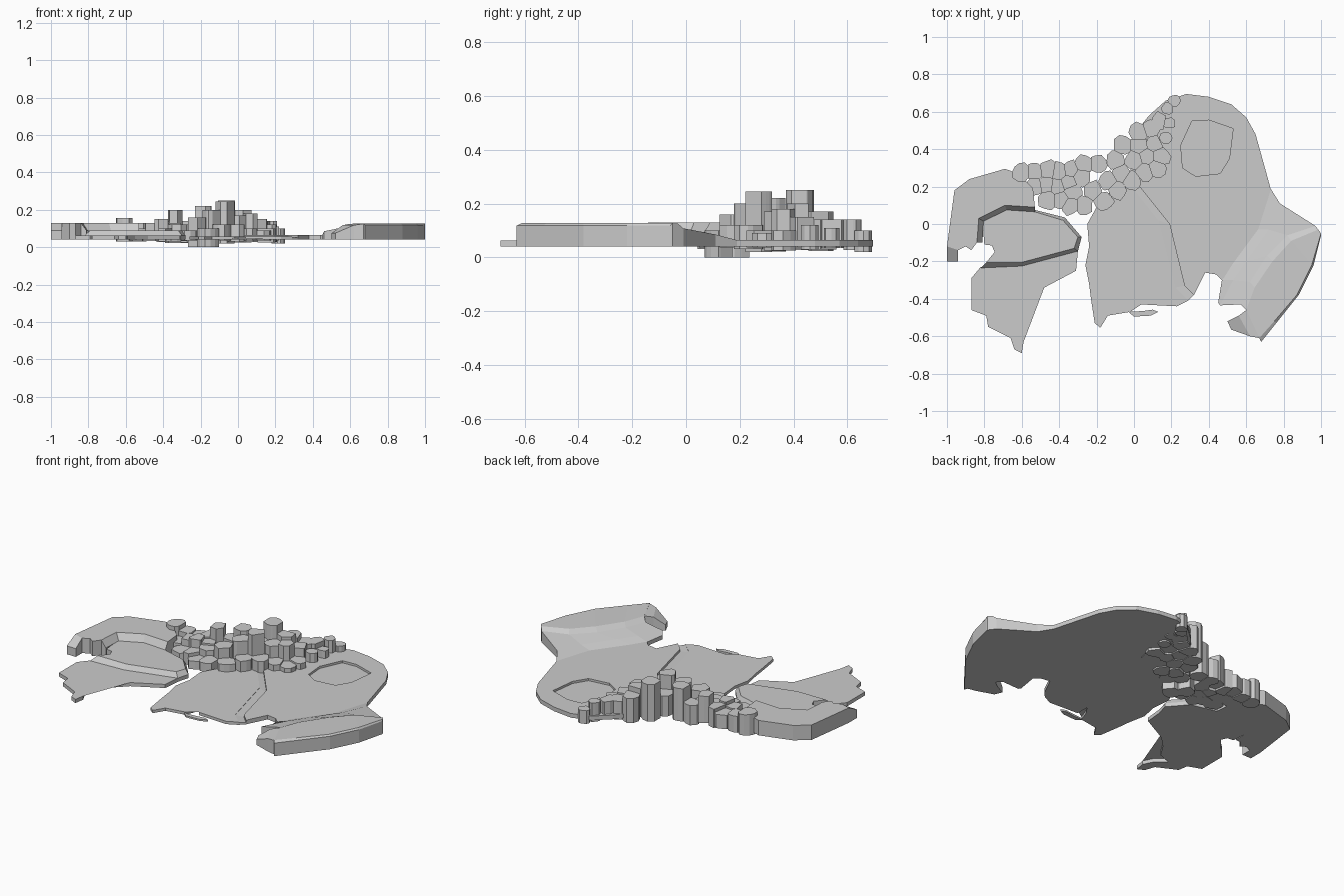
import bpy, bmesh, math, random
from mathutils import Vector

if "Cube" in bpy.data.objects:
    bpy.data.objects.remove(bpy.data.objects["Cube"])
random.seed(4)
BASE = 0.04


def finish(name, bm):
    bmesh.ops.recalc_face_normals(bm, faces=bm.faces)
    me = bpy.data.meshes.new(name)
    bm.to_mesh(me)
    bm.free()
    ob = bpy.data.objects.new(name, me)
    bpy.context.collection.objects.link(ob)
    return ob


def add_prism(bm, pts, z0, z1):
    lo = [bm.verts.new((x, y, z0)) for x, y in pts]
    hi = [bm.verts.new((x, y, z1)) for x, y in pts]
    n = len(pts)
    caps = [bm.faces.new(lo[::-1]), bm.faces.new(hi)]
    for i in range(n):
        j = (i + 1) % n
        bm.faces.new((lo[i], lo[j], hi[j], hi[i]))
    bmesh.ops.triangulate(bm, faces=caps)


def plate(name, pts, z1, z0=BASE):
    bm = bmesh.new()
    add_prism(bm, pts, z0, z1)
    return finish(name, bm)


def loft(name, rows):
    """Sheet through rows of points, closed down to the base level."""
    bm = bmesh.new()
    m, n = len(rows), len(rows[0])
    top = [[bm.verts.new(p) for p in r] for r in rows]
    bot = [[bm.verts.new((p[0], p[1], BASE)) for p in r] for r in rows]
    for i in range(m - 1):
        for j in range(n - 1):
            for g in (top, bot):
                bm.faces.new((g[i][j], g[i + 1][j], g[i + 1][j + 1], g[i][j + 1]))
    ring = [(i, 0) for i in range(m)] + [(m - 1, j) for j in range(1, n)]
    ring += [(i, n - 1) for i in range(m - 2, -1, -1)] + [(0, j) for j in range(n - 2, 0, -1)]
    for a, b in zip(ring, ring[1:] + ring[:1]):
        bm.faces.new((top[a[0]][a[1]], top[b[0]][b[1]], bot[b[0]][b[1]], bot[a[0]][a[1]]))
    return finish(name, bm)


def level(pts, z):
    return [(x, y, z) for x, y in pts]


# Left group: high plateau, its sloped rim, middle shelf and low coast
rim_hi = [(-.84, -.1), (-.83, .03), (-.69, .1), (-.53, .09)]
rim_lo = [(-.81, -.1), (-.805, .015), (-.68, .075), (-.53, .065)]
plate("left_plateau", [(-1, -.12), (-.96, .18), (-.88, .24), (-.69, .295), (-.62, .27),
                       (-.54, .19)] + rim_hi[::-1] + [(-.87, -.14), (-.9, -.12), (-.94, -.14)], .13)
loft("left_plateau_tip", [level([(-1, -.12), (-.94, -.14)], .13),
                          level([(-1, -.2), (-.94, -.2)], .09)])
loft("left_plateau_rim", [level(rim_hi, .13), level(rim_lo, .09)])
plate("left_shelf", [(-.8, -.11), (-.76, -.115), (-.745, -.15), (-.79, -.205), (-.6, -.205),
                     (-.32, -.13), (-.3, -.07), (-.38, .02), (-.53, .065), (-.68, .075), (-.81, .015)], .09)
wall_hi = [(-.79, -.205), (-.6, -.205), (-.32, -.13), (-.3, -.07), (-.38, .02), (-.53, .065)]
wall_lo = [(-.82, -.235), (-.6, -.225), (-.3, -.145), (-.28, -.07), (-.37, .035), (-.53, .075)]
loft("left_shelf_slope", [level(wall_hi, .09), level(wall_lo, .062)])
plate("left_coast", [(-.82, -.23), (-.87, -.29), (-.87, -.46), (-.79, -.49), (-.78, -.55), (-.72, -.58),
                     (-.66, -.61), (-.64, -.67), (-.6, -.69), (-.59, -.63), (-.62, -.57), (-.68, -.52),
                     (-.6, -.49), (-.55, -.41), (-.48, -.34), (-.31, -.25), (-.3, -.145), (-.6, -.2)], .062)

# Right group: main plain with a recessed basin
main = plate("main_plain", [(0, .48), (.08, .58), (.17, .66), (.28, .695), (.4, .68), (.52, .64), (.6, .57),
                            (.65, .48), (.7, .3), (.73, .19), (.78, .11), (.66, -.1), (.47, -.3), (.44, -.27),
                            (.38, -.26), (.36, -.3), (.32, -.38), (.27, -.33), (.19, 0), (.03, .2),
                            (-.02, .2), (-.02, .3)], .065)
basin = plate("basin_cutter", [(.25, .42), (.31, .55), (.4, .555), (.53, .51), (.51, .35), (.46, .27),
                               (.33, .255), (.26, .3)], .1, .052)
basin.hide_render = True
basin.hide_set(True)
cut = main.modifiers.new("basin", 'BOOLEAN')
cut.object = basin
cut.solver = 'EXACT'

# Channel between the plain and the southern lobe
loft("channel", [level([(-.02, .2), (.13, .02), (.22, -.34), (.29, -.41)], .055),
                 level([(.03, .2), (.19, 0), (.27, -.33), (.32, -.38)], .05)])
plate("south_lobe", [(-.02, .21), (-.12, .18), (-.2, .09), (-.25, 0), (-.24, -.12), (-.26, -.22), (-.24, -.32),
                     (-.23, -.4), (-.21, -.53), (-.18, -.555), (-.14, -.49), (-.02, -.47), (.005, -.4),
                     (.04, -.35), (.04, -.43), (.23, -.44), (.29, -.41), (.22, -.34), (.13, .02)], .057)
plate("south_spit", [(-.03, -.47), (0, -.495), (.09, -.49), (.13, -.47), (.1, -.458), (.05, -.465)], .05)

# Right highland: slope up from the plain, then the raised outer shelf
loft("right_slope", [
    level([(.45, -.42), (.47, -.3), (.52, -.22), (.66, -.03), (.73, .19)], .064),
    level([(.46, -.435), (.53, -.3), (.6, -.2), (.72, -.03), (.78, .11)], .085),
    level([(.57, -.43), (.62, -.31), (.71, -.17), (.82, -.06), (.97, -.01)], .108)])
loft("right_shelf", [
    level([(.57, -.43), (.62, -.31), (.71, -.17), (.82, -.06), (.97, -.01)], .108),
    level([(.6, -.46), (.645, -.34), (.74, -.2), (.84, -.09), (.985, -.03)], .125),
    level([(.67, -.61), (.75, -.52), (.87, -.38), (.95, -.22), (1, -.05)], .127),
    level([(.68, -.63), (.76, -.53), (.88, -.38), (.96, -.22), (1, -.06)], .118)])
loft("right_shelf_end", [level([(.6, -.46), (.67, -.61)], .125), level([(.56, -.49), (.62, -.6)], .118),
                         level([(.5, -.52), (.52, -.565)], .075)])

# Rocky mountain columns: x, y, top of each; outlines are cells between neighbours
seeds = [(-.6, .28, .155), (-.53, .28, .13), (-.46, .29, .12), (-.4, .28, .14), (-.34, .29, .2), (-.27, .32, .14),
         (-.53, .2, .1), (-.47, .21, .13), (-.41, .2, .15), (-.35, .22, .13), (-.28, .25, .12), (-.19, .32, .22),
         (-.46, .13, .09), (-.39, .13, .1), (-.33, .17, .12), (-.27, .1, .09), (-.22, .18, .16), (-.16, .12, .1),
         (-.14, .23, .2), (-.34, .1, .08), (-.06, .42, .25), (-.07, .27, .245), (-.1, .34, .16), (.03, .42, .2),
         (-.09, .18, .12), (0, .34, .17), (-.01, .23, .12), (.06, .28, .1), (.07, .36, .18), (.11, .43, .15),
         (.03, .49, .17), (.09, .51, .14), (.14, .36, .1), (.17, .46, .12), (.14, .55, .14), (.19, .54, .11),
         (.18, .62, .14), (.215, .66, .1), (.12, .3, .09)]


def clip(poly, mid, nrm):
    out = []
    for a, b in zip(poly, poly[1:] + poly[:1]):
        da, db = (a - mid).dot(nrm), (b - mid).dot(nrm)
        if da <= 0:
            out.append(a)
        if da * db < 0:
            out.append(a.lerp(b, da / (da - db)))
    return out


bm = bmesh.new()
for x, y, top in seeds:
    p = Vector((x, y))
    r = .035 if x > .16 else .058
    cell = []
    for k in range(10):
        a = k * math.tau / 10
        cell.append(p + Vector((math.cos(a), math.sin(a))) * r * random.uniform(.78, 1.05))
    for qx, qy, _ in seeds:
        q = Vector((qx, qy))
        if 0 < (q - p).length < .13:
            cell = clip(cell, (p + q) / 2, q - p)
    low = 0 if -.24 < x < -.13 and y < .2 else random.uniform(.02, .038)
    add_prism(bm, [tuple(v) for v in cell], low, top)
finish("mountain_columns", bm)
